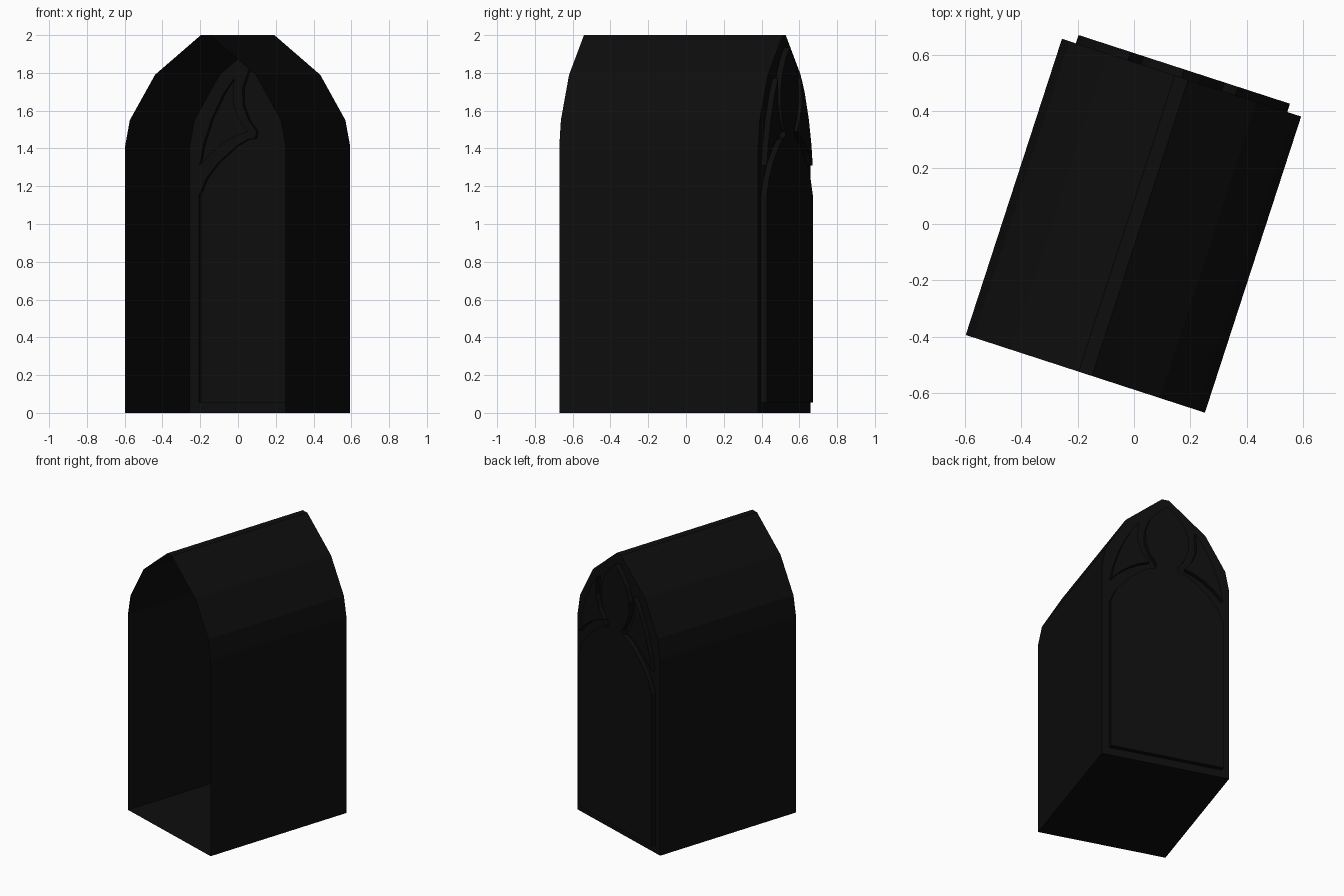
import bpy, bmesh, math

if "Cube" in bpy.data.objects:
    bpy.data.objects.remove(bpy.data.objects["Cube"])

FRONT, BACK, PANE = -0.56, 0.547, 0.578   # depths of open front, back frame, recessed panes
TURN = math.radians(-18)                  # the whole niche is turned about z

mat = bpy.data.materials.new("near_black")
mat.diffuse_color = (0.004, 0.004, 0.004, 1)
mat.use_nodes = True
mat.node_tree.nodes["Principled BSDF"].inputs["Base Color"].default_value = mat.diffuse_color


def mirrored(half):
    """Close a half outline (u <= 0) with its mirror image."""
    return half + [(-u, z) for u, z in reversed(half) if abs(u) > 1e-6]


def add_loop(bm, pts, y):
    vs = [bm.verts.new((u, y, z)) for u, z in pts]
    es = [bm.edges.new((vs[i], vs[(i + 1) % len(vs)])) for i in range(len(vs))]
    return vs, es


def bridge(bm, a, b):
    n = len(a)
    for i in range(n):
        j = (i + 1) % n
        bm.faces.new((a[i], a[j], b[j], b[i]))


def finish(bm, name):
    bmesh.ops.recalc_face_normals(bm, faces=bm.faces[:])
    me = bpy.data.meshes.new(name)
    bm.to_mesh(me)
    bm.free()
    ob = bpy.data.objects.new(name, me)
    ob.rotation_euler.z = TURN
    me.materials.append(mat)
    bpy.context.collection.objects.link(ob)


# outlines in the back plane: pointed arch, trefoil-headed light, spandrel leaf
arch = mirrored([(-.447, 0), (-.447, 1.41), (-.42, 1.55), (-.28, 1.79), (-.025, 2)])
light = mirrored([(-.395, .055), (-.395, 1.15), (-.355, 1.24), (-.287, 1.325),
                  (-.19, 1.41), (-.13, 1.445), (-.08, 1.455), (-.075, 1.49),
                  (-.119, 1.55), (-.15, 1.63), (-.152, 1.72), (-.12, 1.81),
                  (-.06, 1.885), (0, 1.935)])
leaf = [(-.392, 1.31), (-.37, 1.42), (-.325, 1.555), (-.258, 1.69), (-.2, 1.772),
        (-.207, 1.64), (-.175, 1.555), (-.125, 1.49), (-.19, 1.468),
        (-.26, 1.43), (-.33, 1.375)]
openings = {"main_light": light,
            "left_leaf": leaf,
            "right_leaf": [(-u, z) for u, z in leaf]}

# vaulted shell: walls, roof and floor, open at the front
bm = bmesh.new()
front, _ = add_loop(bm, arch, FRONT)
back, _ = add_loop(bm, arch, BACK)
bridge(bm, front, back)
finish(bm, "vaulted_shell")

# tracery: flat back frame pierced by the openings
bm = bmesh.new()
edges = add_loop(bm, arch, BACK)[1]
for pts in openings.values():
    edges += add_loop(bm, pts, BACK)[1]
bmesh.ops.triangle_fill(bm, use_beauty=True, use_dissolve=False, edges=edges, normal=(0, 1, 0))
finish(bm, "tracery_frame")

# panes pushed out behind the frame, with their side walls
for name, pts in openings.items():
    bm = bmesh.new()
    inner, _ = add_loop(bm, pts, BACK)
    outer, rim = add_loop(bm, pts, PANE)
    bridge(bm, inner, outer)
    bmesh.ops.triangle_fill(bm, use_beauty=True, use_dissolve=False, edges=rim, normal=(0, 1, 0))
    finish(bm, name + "_pane")
